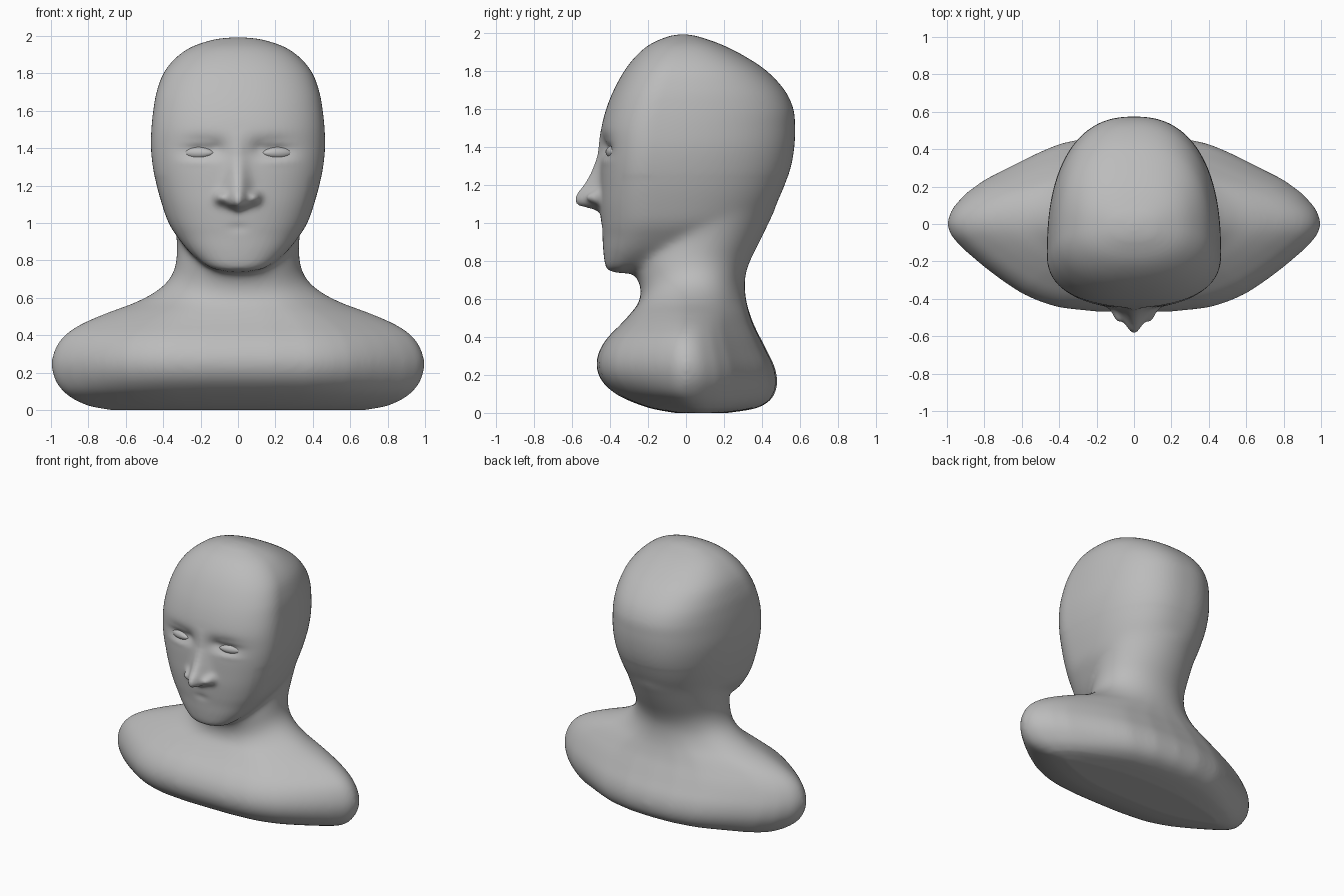
import bpy, bmesh, math
from mathutils import Matrix, Vector

if "Cube" in bpy.data.objects:
    bpy.data.objects.remove(bpy.data.objects["Cube"])

clay = bpy.data.materials.new("grey_clay")
clay.diffuse_color = (0.5, 0.5, 0.5, 1)
clay.use_nodes = True
clay.node_tree.nodes["Principled BSDF"].inputs["Base Color"].default_value = clay.diffuse_color

# Rows: z, half width, front y, back y, y of widest point
HEAD = [
    (.735, .03, -.36, -.30, -.33), (.75, .12, -.405, -.20, -.31),
    (.78, .185, -.425, -.08, -.29), (.85, .265, -.435, .12, -.24),
    (.93, .328, -.44, .30, -.20), (1.0, .372, -.447, .41, -.18),
    (1.1, .407, -.453, .475, -.18), (1.2, .435, -.452, .52, -.18),
    (1.3, .455, -.45, .553, -.18), (1.4, .465, -.45, .57, -.17),
    (1.5, .463, -.445, .574, -.16), (1.6, .453, -.42, .565, -.14),
    (1.7, .435, -.38, .518, -.11), (1.8, .398, -.325, .425, -.07),
    (1.88, .335, -.262, .305, -.04), (1.94, .25, -.19, .185, -.02),
    (1.98, .13, -.10, .07, -.015), (1.992, .03, -.04, .01, -.015)]
BODY = [
    (0, .68, -.06, .22, .08), (.02, .79, -.17, .35, .06),
    (.05, .87, -.265, .425, .03), (.1, .94, -.37, .468, 0),
    (.17, .985, -.445, .482, 0), (.25, 1.0, -.472, .465, 0),
    (.33, .98, -.455, .425, 0), (.4, .93, -.41, .39, 0),
    (.46, .84, -.35, .36, .01), (.52, .70, -.295, .337, .02),
    (.58, .54, -.25, .32, .03), (.65, .42, -.235, .31, .04),
    (.72, .355, -.262, .312, .05), (.8, .33, -.28, .338, .05),
    (.9, .328, -.25, .388, .08), (1.0, .338, -.2, .436, .1),
    (1.1, .35, -.15, .476, .1), (1.2, .30, -.1, .45, .1)]


def spline(rows, steps):
    """Catmull-Rom through the section rows."""
    out = []
    for i in range(len(rows) - 1):
        a, b, c = rows[max(i - 1, 0)], rows[i], rows[i + 1]
        d = rows[min(i + 2, len(rows) - 1)]
        for k in range(steps):
            t = k / steps
            out.append([.5 * (2 * q + (r - p) * t + (2 * p - 5 * q + 4 * r - s) * t * t
                              + (3 * q - p - 3 * r + s) * t ** 3)
                        for p, q, r, s in zip(a, b, c, d)])
    return out + [list(rows[-1])]


def lerp_table(table, z):
    if z <= table[0][0] or z >= table[-1][0]:
        return 0
    for (z0, h0), (z1, h1) in zip(table, table[1:]):
        if z <= z1:
            return h0 + (h1 - h0) * (z - z0) / (z1 - z0)


def bump(x, z, cx, cz, sx, sz):
    return math.exp(-((x - cx) / sx) ** 2 - ((z - cz) / sz) ** 2)


NOSE = [(1.055, 0), (1.07, .03), (1.09, .115), (1.115, .135), (1.15, .125), (1.2, .085),
        (1.25, .056), (1.3, .035), (1.35, .018), (1.42, .01), (1.5, 0)]


def face_relief(x, z):
    """Outward relief of nose, nostrils, eye sockets, lids and lip."""
    ax = abs(x)
    s = .066 - .09 * max(0, min(.25, z - 1.12))
    zs = z - .25 * min(ax, .1)          # nose tip hangs lower than its sides
    h = lerp_table(NOSE, zs) * math.exp(-(x / s) ** 2)
    h += .056 * bump(ax, z, .092, 1.135, .03, .03)
    h -= .036 * bump(ax, z, .19, 1.395, .11, .055)
    h -= .012 * bump(ax, z, .11, 1.40, .035, .04)
    h += .009 * bump(ax, z, .21, 1.425, .09, .014)
    h += .007 * bump(ax, z, .21, 1.325, .08, .014)
    h -= .008 * bump(ax, z, 0, .975, .05, .02)
    return h


# Shoulder outline seen from above: fraction of half width, fraction of depth
FRONT_PLAN = [(-.01, 1), (.2, .995), (.4, .95), (.5, .885), (.6, .79), (.7, .65),
              (.8, .49), (.9, .31), (.96, .18), (.985, .11), (1, 0)]
BACK_PLAN = [(-.01, 1), (.2, .98), (.4, .895), (.5, .81), (.6, .71), (.7, .605),
             (.8, .50), (.9, .35), (.96, .21), (.985, .13), (1, 0)]


def head_plan(c, z, front):
    p = 2.25 if front else 2.4
    return max(0, 1 - c ** p) ** (1 / p)


def body_plan(c, z, front):
    k = max(0, min(1, (.75 - z) / .3))
    wide = lerp_table(FRONT_PLAN if front else BACK_PLAN, c)
    return (1 - k) * max(0, 1 - c * c) ** .5 + k * wide


def loft(bm, rows, steps, n, plan, relief=None):
    rings = []
    for z, w, yf, yb, yc in spline(rows, steps):
        ring = []
        for i in range(n):
            a = 2 * math.pi * i / n
            c = math.cos(a)
            front = math.sin(a) < 0
            y = yc + ((yf if front else yb) - yc) * plan(abs(c), z, front)
            if relief and front and y < -.2:
                y -= relief(w * c, z)
            ring.append(bm.verts.new((w * c, y, z)))
        rings.append(ring)
    for r0, r1 in zip(rings, rings[1:]):
        for i in range(n):
            j = (i + 1) % n
            bm.faces.new((r0[i], r0[j], r1[j], r1[i]))
    bm.faces.new(rings[0][::-1])
    bm.faces.new(rings[-1])


def soften(bm, verts, times):
    for _ in range(times):
        bmesh.ops.smooth_vert(bm, verts=verts, factor=.5,
                              use_axis_x=True, use_axis_y=True, use_axis_z=True)


# Head and shoulders, fused into one skin
bm = bmesh.new()
loft(bm, HEAD, 9, 240, head_plan, face_relief)
loft(bm, BODY, 5, 128, body_plan)
mesh = bpy.data.meshes.new("bust")
bm.to_mesh(mesh)
bm.free()
bust = bpy.data.objects.new("bust", mesh)
bpy.context.collection.objects.link(bust)
mod = bust.modifiers.new("fuse", 'REMESH')
mod.mode = 'VOXEL'
mod.voxel_size = .012
dg = bpy.context.evaluated_depsgraph_get()
fused = bpy.data.meshes.new_from_object(bust.evaluated_get(dg))
bust.modifiers.clear()
bust.data = fused

# Soften the jaw and neck joins and the shoulders, then lightly the whole skin
bm = bmesh.new()
bm.from_mesh(fused)
soften(bm, [v for v in bm.verts if .6 < v.co.z < 1.25 and v.co.y > -.34], 30)
soften(bm, [v for v in bm.verts if .03 < v.co.z < .75], 16)
soften(bm, list(bm.verts), 2)
for f in bm.faces:
    f.smooth = True
    f.material_index = 0
bm.to_mesh(fused)
bm.free()
fused.materials.clear()
fused.materials.append(clay)

# Almond eyes, mirrored
for side, name in ((-1, "right_eye"), (1, "left_eye")):
    bm = bmesh.new()
    bmesh.ops.create_uvsphere(bm, u_segments=32, v_segments=16, radius=1)
    for v in bm.verts:
        taper = max(.0, 1 - v.co.x ** 2) ** .25
        v.co = Vector((v.co.x * .092, v.co.y * .04, v.co.z * .036 * taper))
    turn = Matrix.Rotation(side * math.radians(15), 4, 'Z')
    bm.transform(Matrix.Translation((side * .213, -.378, 1.374)) @ turn)
    for f in bm.faces:
        f.smooth = True
    me = bpy.data.meshes.new(name)
    bm.to_mesh(me)
    bm.free()
    me.materials.append(clay)
    bpy.context.collection.objects.link(bpy.data.objects.new(name, me))
